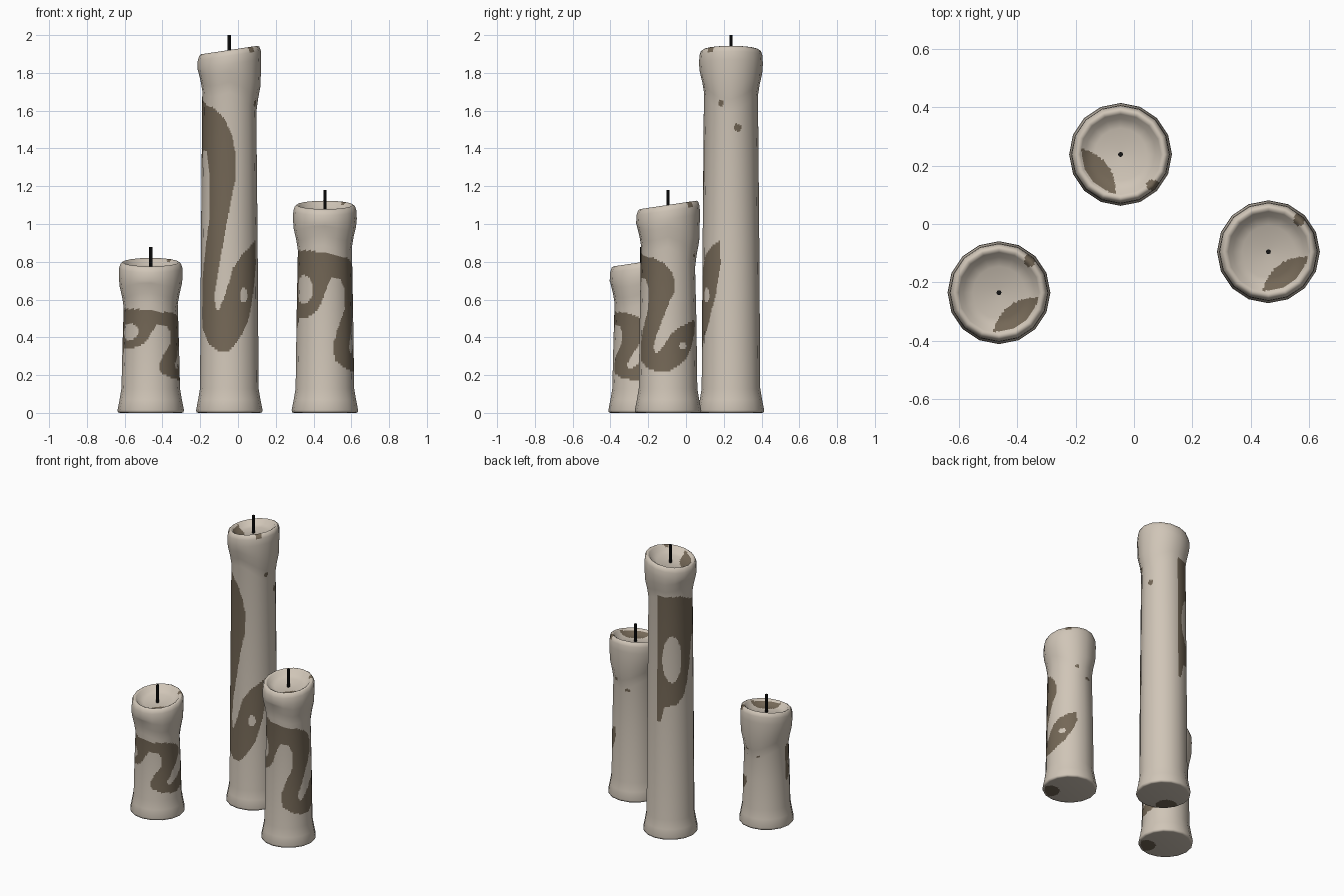
import bpy, math
from mathutils import Vector

if "Cube" in bpy.data.objects:
    bpy.data.objects.remove(bpy.data.objects["Cube"])

SIDES, SUB, STEP = 16, 10, 0.011


def material(name, rgb):
    m = bpy.data.materials.new(name)
    m.diffuse_color = (*rgb, 1)
    m.use_nodes = True
    m.node_tree.nodes["Principled BSDF"].inputs["Base Color"].default_value = m.diffuse_color
    return m


WAX = material("cream_wax", (0.63, 0.56, 0.475))
STAIN = material("brown_stain", (0.175, 0.137, 0.094))
BLACK = material("black_wick", (0.008, 0.008, 0.008))

# winding stain on the shaft: (degrees around from the front, fraction of shaft height)
RIBBON = [(-180, 1.02), (-120, 1.02), (-70, .985), (-33, .966), (-10, .93), (6, .874),
          (14, .806), (13, .72), (4, .655), (-16, .475), (-31, .33), (-30, .285), (-22, .27),
          (-8, .33), (8, .42), (25, .46), (45, .49), (67, .515), (69, .43), (57, .326),
          (38, .224), (15, .165), (0, .135), (-20, .132), (-46, .16), (-70, .22), (-73, .33),
          (-64, .44), (-46, .584), (-44, .73), (-57, .82), (-77, .82), (-88, .73), (-97, .635),
          (-109, .57), (-129, .53), (-160, .52), (-170, .45), (-180, .45)]


def in_poly(x, y, pts):
    inside = False
    for (x1, y1), (x2, y2) in zip(pts, pts[1:] + pts[:1]):
        if (y1 > y) != (y2 > y) and x < x1 + (y - y1) * (x2 - x1) / (y2 - y1):
            inside = not inside
    return inside


def in_oval(x, y, cx, cy, rx, ry):
    return ((x - cx) / rx) ** 2 + ((y - cy) / ry) ** 2 < 1


def side_stained(deg, t):
    if in_oval(deg, t, -141, .735, 25, .105) or in_oval(deg, t, 31, .325, 9, .025):
        return False
    return (in_poly(deg, t, RIBBON) or in_oval(deg, t, 69, .985, 6, .012)
            or in_oval(deg, t, 104, .9, 8, .013))


def top_stained(x, y):
    # lens-shaped patch in the bowl, and a spot on the rim
    dx, dy = x + .075, y + .058
    u, v = dx * .6 - dy * .8, dx * .8 + dy * .6
    return abs(v) < .037 * (1 - (u / .097) ** 2) or in_oval(x, y, .11, -.105, .022, .018)


def profile(phi, h):
    """Candle outline (radius, height) at one angle, from base centre to bowl centre."""
    s = math.sin(phi)
    w = -.06 * max(0, s) + .012 * math.sin(3 * phi + .5)
    def top(r, d):
        return (r, h - .024 + .15 * r * s - d)
    return [(.0005, 0), (.162, 0), (.173, .002), (.176, .014), (.165, .07), (.155, .13),
            (.150, .13 + (h - .4) * .5), (.143, h - .255 + 1.4 * w), (.152, h - .2 + 1.2 * w),
            (.165, h - .145 + w), top(.169, .075), top(.167, .03), top(.159, .006),
            top(.149, 0), top(.138, .006), top(.122, .03), top(.09, .042), top(.0005, .046)]


BASE_END, TOP_START = 1, 11     # profile segments belonging to the base and the top


def make_candle(name, loc, h, turn):
    # coarse cage with its smooth normals
    P = []
    for c in range(SIDES):
        phi = 2 * math.pi * c / SIDES - math.pi
        P.append([Vector((r * math.sin(phi), -r * math.cos(phi), z)) for r, z in profile(phi, h)])
    K = len(P[0])
    N = [[((P[(c + 1) % SIDES][k] - P[c - 1][k]).normalized().cross(
        (P[c][min(k + 1, K - 1)] - P[c][k]).normalized()
        + (P[c][k] - P[c][max(k - 1, 0)]).normalized())).normalized()
        for k in range(K)] for c in range(SIDES)]
    # divide the cage finely so the stains can be picked out by face
    rows = []
    for k in range(K - 1):
        n = max(1, math.ceil((P[0][k + 1] - P[0][k]).length / STEP))
        rows += [(k, i / n) for i in range(n)]
    rows.append((K - 2, 1.0))
    cols = SIDES * SUB

    def blend(G, c, f, k, g):
        d = (c + 1) % SIDES
        return G[c][k].lerp(G[c][k + 1], g).lerp(G[d][k].lerp(G[d][k + 1], g), f)

    verts, norms, faces, mats = [], [], [], []
    for k, g in rows:
        for j in range(cols):
            c, f = j // SUB, (j % SUB) / SUB
            verts.append(blend(P, c, f, k, g))
            norms.append(blend(N, c, f, k, g).normalized())
    for i in range(len(rows) - 1):
        k = rows[i][0]
        for j in range(cols):
            a, b = i * cols + j, i * cols + (j + 1) % cols
            quad = (a, b, b + cols, a + cols)
            x, y, z = sum((verts[q] for q in quad), Vector()) / 4
            if k < BASE_END:
                dark = in_oval(x, y, -.1, -.09, .07, .07)
            elif k >= TOP_START:
                dark = top_stained(x, y)
            else:
                dark = side_stained(math.degrees(math.atan2(x, -y)), (z - .12) / (h - .4))
            faces.append(quad)
            mats.append(int(dark))
    me = bpy.data.meshes.new(name)
    me.from_pydata(verts, [], faces)
    me.materials.append(WAX)
    me.materials.append(STAIN)
    me.polygons.foreach_set("material_index", mats)
    me.polygons.foreach_set("use_smooth", [True] * len(faces))
    me.update()
    me.normals_split_custom_set_from_vertices([tuple(n) for n in norms])
    ob = bpy.data.objects.new(name, me)
    ob.location = (*loc, 0)
    ob.rotation_euler.z = turn
    bpy.context.collection.objects.link(ob)
    # wick
    bpy.ops.mesh.primitive_cylinder_add(vertices=8, radius=.0085, depth=.145,
                                        location=(*loc, h + .055 - .0725))
    wick = bpy.context.object
    wick.name = name + "_wick"
    wick.data.materials.append(BLACK)
    bpy.ops.object.shade_smooth_by_angle()


make_candle("tall_candle", (-.046, .238), 1.945, 0)
make_candle("medium_candle", (.46, -.095), 1.125, math.pi / 2)
make_candle("short_candle", (-.462, -.235), .822, math.pi / 2)
